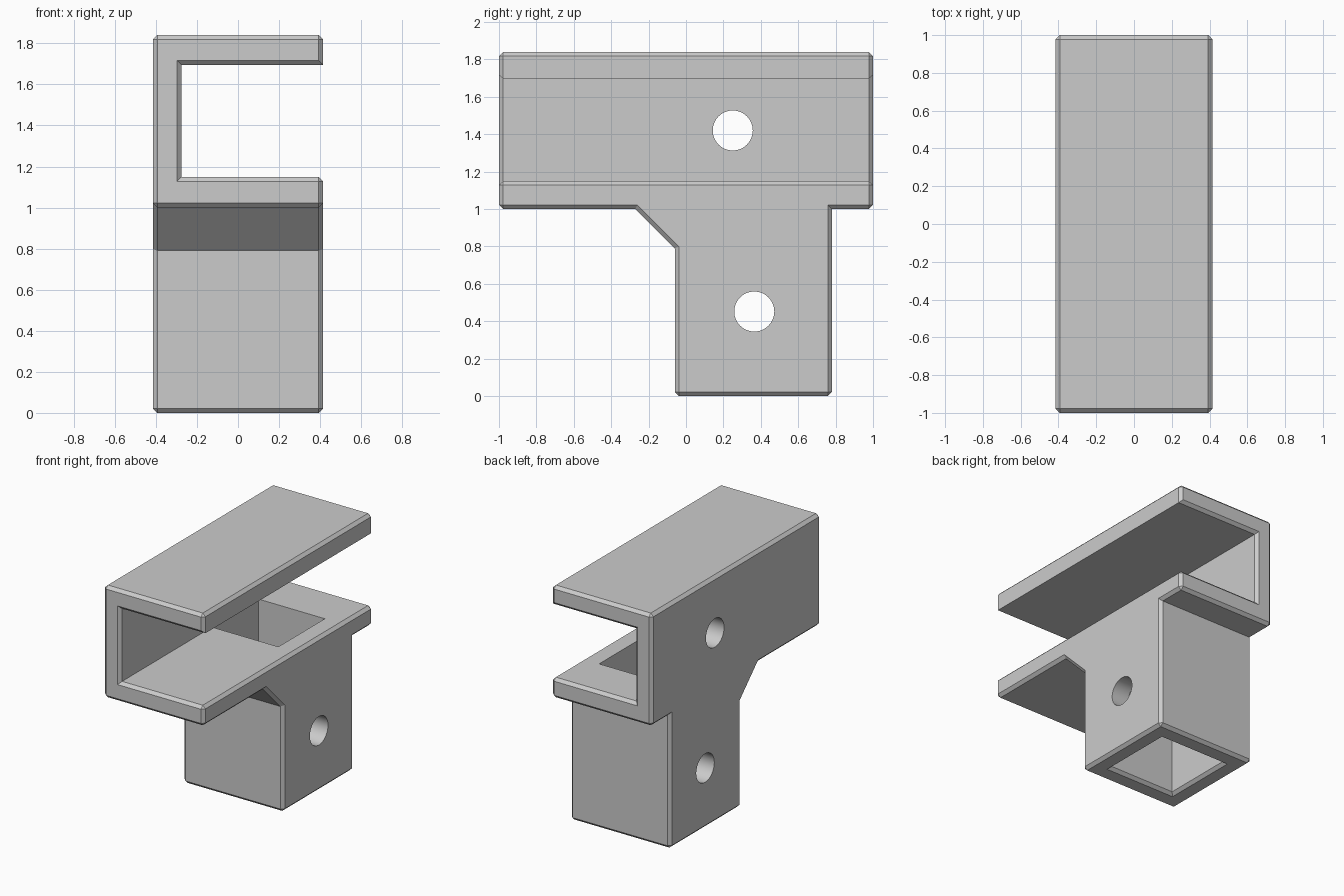
import bpy, bmesh, math
from mathutils import Matrix

if "Cube" in bpy.data.objects:
    bpy.data.objects.remove(bpy.data.objects["Cube"], do_unlink=True)

HALF = 0.415      # half width of the bracket
CH = 0.022        # edge chamfer
INNER = 0.275     # half width of the sockets

grey = bpy.data.materials.new("matte_grey")
grey.diffuse_color = (0.6, 0.6, 0.6, 1)
grey.use_nodes = True
grey.node_tree.nodes["Principled BSDF"].inputs["Base Color"].default_value = (0.6, 0.6, 0.6, 1)


def finish(bm, name):
    bmesh.ops.recalc_face_normals(bm, faces=bm.faces)
    mesh = bpy.data.meshes.new(name)
    bm.to_mesh(mesh)
    bm.free()
    mesh.materials.append(grey)
    obj = bpy.data.objects.new(name, mesh)
    bpy.context.collection.objects.link(obj)
    return obj


def loft(rings):
    """Join rings of equal length into a closed solid."""
    bm = bmesh.new()
    loops = [[bm.verts.new(p) for p in ring] for ring in rings]
    n = len(loops[0])
    for a, b in zip(loops, loops[1:]):
        for i in range(n):
            j = (i + 1) % n
            bm.faces.new((a[i], a[j], b[j], b[i]))
    bm.faces.new(loops[0])
    bm.faces.new(loops[-1])
    bmesh.ops.recalc_face_normals(bm, faces=bm.faces)
    return bm


# Body: side profile with arm, gusset and leg, chamfered on its outer edges
profile = [(-1, 1.0), (-1, 1.84), (1, 1.84), (1, 1.0), (0.78, 1.0),
           (0.78, 0), (-0.06, 0), (-0.06, 0.79), (-0.27, 1.0)]
bm = loft([[(x, y, z) for y, z in profile] for x in (-HALF, HALF)])
outer = [e for e in bm.edges if e.calc_face_angle_signed() > 1.2]
bmesh.ops.bevel(bm, geom=outer, offset=CH, offset_type='OFFSET', segments=1,
                affect='EDGES', clamp_overlap=True)
body = finish(bm, "bracket_body")

cutters = []


# Open-sided channel through the arm, flared at both mouths
def channel_ring(y, e):
    low, high, left = 1.15 - e, 1.695 + e, -INNER - e
    lip = HALF - CH
    return [(left, y, low), (lip, y, low), (lip + 0.04, y, low - 0.04),
            (1, y, low - 0.04), (1, y, high), (left, y, high)]


over = 0.02
flare = CH + over
cutters.append(finish(loft([
    channel_ring(-1 - over, flare), channel_ring(-1 + CH, 0),
    channel_ring(1 - CH, 0), channel_ring(1 + over, flare)]), "channel_cutter"))


# Square socket up through the leg into the channel
def socket_ring(z, e):
    r = INNER + e
    return [(sx * r, 0.36 + sy * r, z)
            for sx, sy in ((-1, -1), (1, -1), (1, 1), (-1, 1))]


cutters.append(finish(loft([
    socket_ring(-over, flare), socket_ring(CH, 0), socket_ring(1.4, 0)]), "socket_cutter"))

# Round screw holes across the arm and the leg
for y, z in ((0.25, 1.42), (0.365, 0.452)):
    bm = bmesh.new()
    bmesh.ops.create_cone(
        bm, cap_ends=True, segments=48, radius1=0.107, radius2=0.107, depth=2,
        matrix=Matrix.Translation((0, y, z)) @ Matrix.Rotation(math.pi / 2, 4, 'Y'))
    cutters.append(finish(bm, "hole_cutter"))

# Cut everything, then drop the cutters
bpy.ops.object.select_all(action='DESELECT')
bpy.context.view_layer.objects.active = body
body.select_set(True)
for cutter in cutters:
    cutter.hide_render = True
    mod = body.modifiers.new("cut", 'BOOLEAN')
    mod.operation = 'DIFFERENCE'
    mod.solver = 'EXACT'
    mod.object = cutter
    bpy.ops.object.modifier_apply(modifier=mod.name)
    bpy.data.objects.remove(cutter, do_unlink=True)

bpy.ops.object.shade_smooth_by_angle(angle=math.radians(30))
